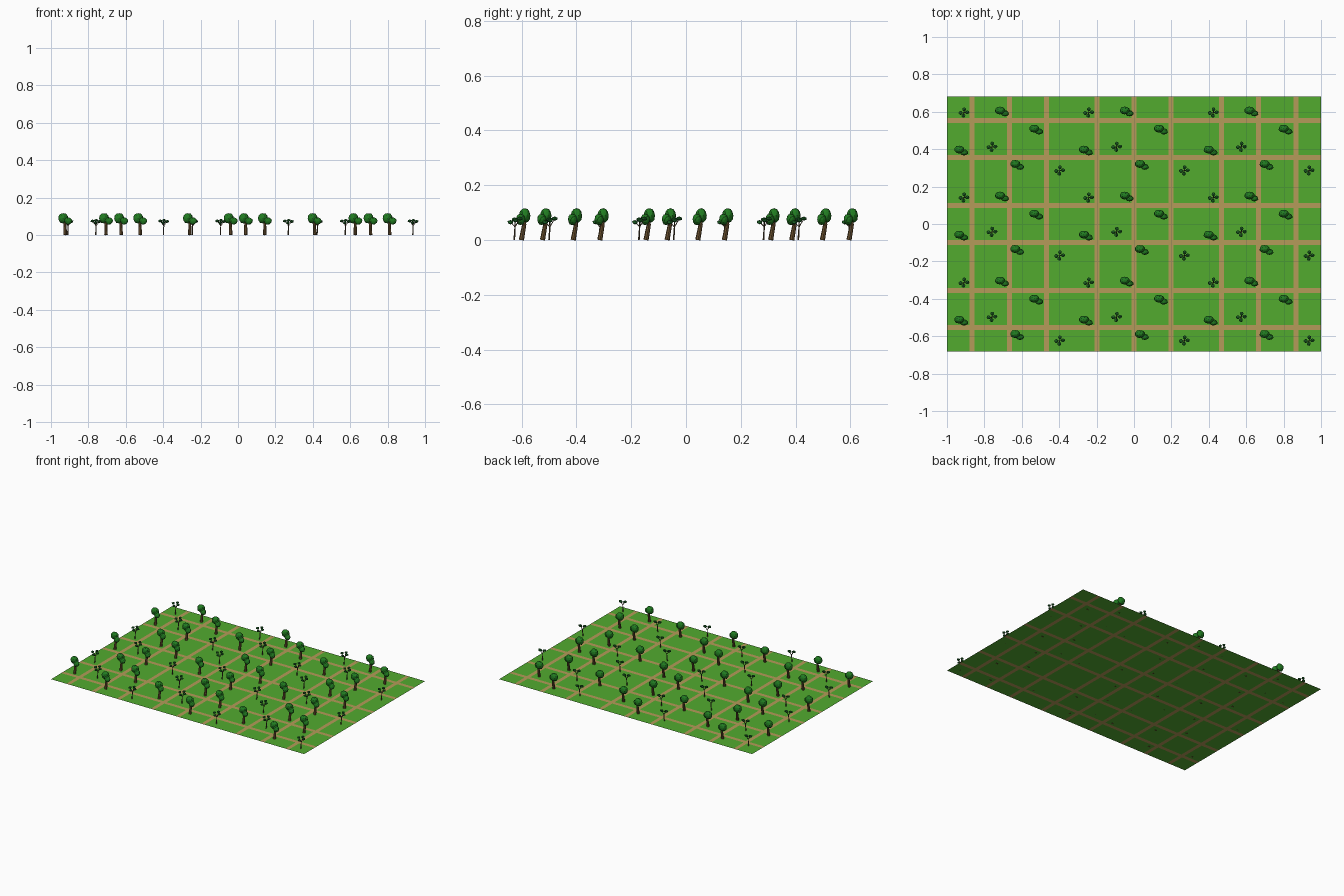
import bpy, bmesh, random
from mathutils import Vector, Matrix

if "Cube" in bpy.data.objects:
    bpy.data.objects.remove(bpy.data.objects["Cube"])

random.seed(4)


def material(name, rgb):
    m = bpy.data.materials.new(name)
    m.diffuse_color = (*rgb, 1)
    m.use_nodes = True
    m.node_tree.nodes["Principled BSDF"].inputs["Base Color"].default_value = m.diffuse_color
    return m


GRASS = material("grass", (0.085, 0.41, 0.028))
PATH = material("path", (0.46, 0.33, 0.10))
BARK = material("bark", (0.15, 0.085, 0.03))
TWIG = material("twig", (0.11, 0.075, 0.04))
LEAF = material("leaf", (0.015, 0.20, 0.015))
DARK_LEAF = material("dark_leaf", (0.012, 0.13, 0.02))

TILE_X, TILE_Y = 2 / 3, 0.4547
TILES = [(i * TILE_X, j * TILE_Y) for j in (1, 0, -1) for i in (-1, 0, 1)]


def finish(bm, name, *mats):
    me = bpy.data.meshes.new(name)
    bm.to_mesh(me)
    bm.free()
    for m in mats:
        me.materials.append(m)
    return me


def place(name, me, loc=(0, 0, 0)):
    ob = bpy.data.objects.new(name, me)
    ob.location = loc
    bpy.context.collection.objects.link(ob)


def limb(bm, a, b, r1, r2, sides):
    """Tapered branch from a to b."""
    a, b = Vector(a), Vector(b)
    rot = (b - a).to_track_quat('Z', 'Y').to_matrix().to_4x4()
    bmesh.ops.create_cone(bm, cap_ends=True, segments=sides, radius1=r1, radius2=r2,
                          depth=(b - a).length, matrix=Matrix.Translation((a + b) / 2) @ rot)


def clump(bm, c, r, sub, jitter):
    """Faceted leaf clump with slightly uneven vertices."""
    vs = bmesh.ops.create_icosphere(bm, subdivisions=sub, radius=1)["verts"]
    for v in vs:
        k = random.uniform(1 - jitter, 1 + jitter)
        v.co = Vector(c) + Vector(v.co[i] * r[i] * k for i in range(3))


# Ground: one flat sheet divided into lawns and crossing paths
def strips(centres, half, w):
    edges = [-half]
    for c in centres:
        edges += [c - w, c + w]
    return edges + [half]


xs = strips([i * TILE_X + d for i in (-1, 0, 1) for d in (-0.199, 0, 0.199)], 1, 0.0135)
ys = strips([j * TILE_Y + d for j in (-1, 0, 1) for d in (-0.099, 0.099)], 0.682, 0.0135)
bm = bmesh.new()
grid = [[bm.verts.new((x, y, 0)) for y in ys] for x in xs]
for i in range(len(xs) - 1):
    for j in range(len(ys) - 1):
        f = bm.faces.new((grid[i][j], grid[i + 1][j], grid[i + 1][j + 1], grid[i][j + 1]))
        f.material_index = int(i % 2 == 1 or j % 2 == 1)
place("ground", finish(bm, "ground", GRASS, PATH))

# Large tree: leaning trunk, fork and two leaf clumps
bm = bmesh.new()
limb(bm, (0.001, -0.007, 0), (0, 0.004, 0.06), 0.0095, 0.0075, 8)
limb(bm, (0, 0.003, 0.055), (-0.008, 0.007, 0.085), 0.007, 0.004, 6)
limb(bm, (0, 0.002, 0.05), (0.013, -0.008, 0.07), 0.005, 0.003, 6)
trunk = finish(bm, "tree_trunk", BARK)
bm = bmesh.new()
clump(bm, (-0.010, 0.006, 0.089), (0.027, 0.021, 0.028), 2, 0.07)
clump(bm, (0.017, -0.010, 0.075), (0.021, 0.017, 0.020), 2, 0.07)
crown = finish(bm, "tree_crown", LEAF)

# Small tree: thin stem, spreading twigs and flat leaf tufts
TUFTS = [(-0.019, -0.002, 0.075), (0.001, 0.018, 0.078),
         (0.017, 0.001, 0.072), (-0.003, -0.017, 0.065)]
bm = bmesh.new()
limb(bm, (-0.002, -0.003, 0), (0, 0, 0.05), 0.0035, 0.0025, 6)
for t in TUFTS:
    limb(bm, (0, 0, 0.048), t, 0.0022, 0.0012, 5)
stem = finish(bm, "sapling_stem", TWIG)
bm = bmesh.new()
for t in TUFTS:
    clump(bm, t, (0.0115, 0.0115, 0.0085), 1, 0.1)
tufts = finish(bm, "sapling_leaves", DARK_LEAF)

# Planting pattern repeated on every tile
LARGE = [(-0.040, 0.147), (0.143, 0.050), (-0.258, -0.062), (0.041, -0.139)]
SMALL = [(-0.242, 0.141), (-0.092, -0.042), (0.270, -0.169)]
for tx, ty in TILES:
    for x, y in LARGE:
        place("tree_trunk", trunk, (tx + x, ty + y, 0))
        place("tree_crown", crown, (tx + x, ty + y, 0))
    for x, y in SMALL:
        place("sapling_stem", stem, (tx + x, ty + y, 0))
        place("sapling_leaves", tufts, (tx + x, ty + y, 0))
